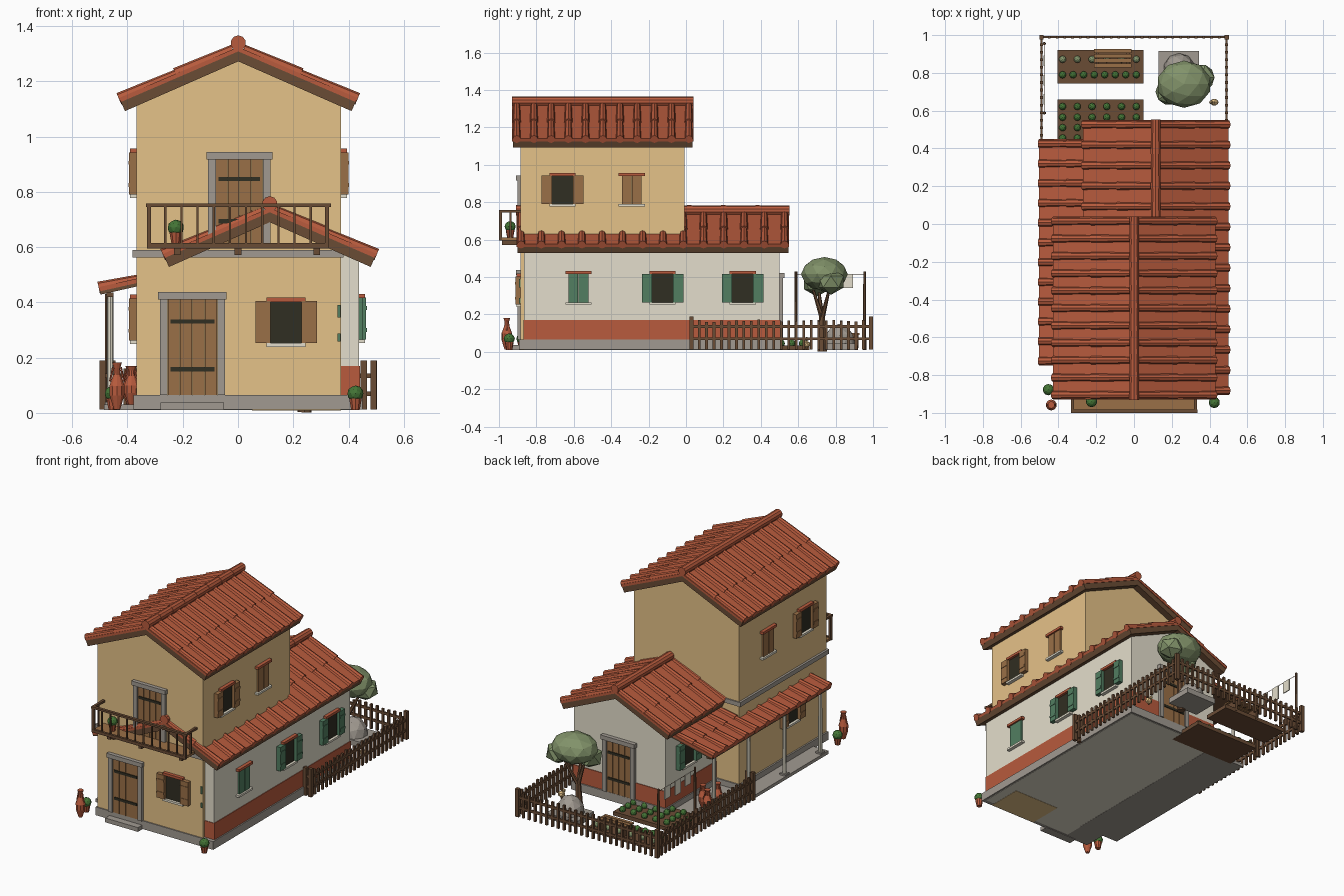
import bpy, bmesh, math, random
from mathutils import Matrix, Vector

if "Cube" in bpy.data.objects:
    bpy.data.objects.remove(bpy.data.objects["Cube"])

random.seed(4)
COLORS = {"ochre_plaster": (229, 194, 136), "white_plaster": (228, 222, 204), "terracotta": (184, 91, 61),
          "dark_wood": (106, 76, 53), "wood": (154, 112, 71), "dark_opening": (48, 46, 34),
          "stone": (161, 154, 145), "shutter_green": (82, 126, 97), "leaf": (130, 147, 106),
          "plant_green": (68, 117, 54)}
OCHRE, WHITE, TERRA, DARK, WOOD, BLACK, STONE, GREEN, LEAF, PLANT = range(10)
MATS = []
for n, c in COLORS.items():
    m = bpy.data.materials.new(n)
    m.diffuse_color = [((v / 255 + 0.055) / 1.055) ** 2.4 for v in c] + [1]
    m.use_nodes = True
    m.node_tree.nodes["Principled BSDF"].inputs["Base Color"].default_value = m.diffuse_color
    MATS.append(m)


def finish(name, bm, matrix=None):
    if matrix:
        bm.transform(matrix)
    bmesh.ops.recalc_face_normals(bm, faces=bm.faces)
    me = bpy.data.meshes.new(name)
    bm.to_mesh(me)
    bm.free()
    for m in MATS:
        me.materials.append(m)
    bpy.context.collection.objects.link(bpy.data.objects.new(name, me))


def paint(verts, mat):
    for f in {f for v in verts for f in v.link_faces}:
        f.material_index = mat


def box(bm, x0, x1, y0, y1, z0, z1, mat):
    M = Matrix.Translation(((x0 + x1) / 2, (y0 + y1) / 2, (z0 + z1) / 2)) @ Matrix.Diagonal((x1 - x0, y1 - y0, z1 - z0, 1))
    paint(bmesh.ops.create_cube(bm, size=1, matrix=M)["verts"], mat)


def tube(bm, a, b, r1, r2, mat, n=8):
    a, b = Vector(a), Vector(b)
    M = Matrix.Translation((a + b) / 2) @ (b - a).to_track_quat('Z', 'Y').to_matrix().to_4x4()
    paint(bmesh.ops.create_cone(bm, cap_ends=True, segments=n, radius1=r1, radius2=r2, depth=(b - a).length, matrix=M)["verts"], mat)


def ball(bm, c, s, mat, sub=1):
    M = Matrix.Translation(c) @ Matrix.Diagonal((*s, 1))
    paint(bmesh.ops.create_icosphere(bm, subdivisions=sub, radius=1, matrix=M)["verts"], mat)


def prism(bm, pts, y0, y1, mat):
    # extrude an xz outline along y
    lo, hi = ([bm.verts.new((x, y, z)) for x, z in pts] for y in (y0, y1))
    n = len(pts)
    faces = [bm.faces.new(lo), bm.faces.new(hi)]
    faces += [bm.faces.new((lo[i], lo[(i + 1) % n], hi[(i + 1) % n], hi[i])) for i in range(n)]
    for f in faces:
        f.material_index = mat


# walls, reaching down through the base
def house(name, x0, x1, y0, y1, z0, z1, apex, mat):
    bm = bmesh.new()
    prism(bm, [(x0, z0), (x1, z0), (x1, z1), ((x0 + x1) / 2, apex), (x0, z1)], y0, y1, mat)
    finish(name, bm)


house("tower_walls", -.368, .373, -.885, -.008, .06, 1.115, 1.275, OCHRE)
house("rear_house_walls", -.205, .438, -.865, .5, .011, .56, .695, WHITE)

bm = bmesh.new()
box(bm, -.208, .442, -.868, .504, .06, .17, TERRA)
finish("red_wall_base", bm)
bm = bmesh.new()
box(bm, -.378, .45, -.892, 0, .013, .065, STONE)
box(bm, -.215, .45, 0, .512, .013, .065, STONE)
box(bm, -.485, -.2, -.74, .44, .01, .03, STONE)
box(bm, -.28, -.05, -.935, -.88, .01, .037, STONE)
finish("stone_base", bm)
bm = bmesh.new()
box(bm, .05, .373, -.885, -.66, .0095, .013, OCHRE)
finish("tower_floor", bm)
bm = bmesh.new()
box(bm, -.382, .382, -.893, 0, .562, .59, STONE)
finish("tower_ledge", bm)


# roofs: boards, tile sheet and round cover tiles on one slope
def slope(bm, xr, xe, zr, ze, y0, y1, count, board):
    d = Vector((xe - xr, 0, ze - zr))
    up = Vector((-d.z, 0, d.x)).normalized()
    up = up if up.z > 0 else -up
    for lo, hi, mat, e in ((0, board, DARK, 0), (board, board + .016, TERRA, .004)):
        prism(bm, [(xr, zr + lo), (xe + up.x * lo, ze + up.z * lo),
                   (xe + up.x * hi, ze + up.z * hi), (xr, zr + hi)], y0 - e, y1 + e, mat)
    top = up * (board + .011)
    for i in range(count):
        y = y0 + .02 + (y1 - y0 - .04) * i / (count - 1)
        for c in range(2):
            a = Vector((xr, y, zr)) + d * (c / 2) + top
            b = Vector((xr, y, zr)) + d * ((c + 1.01) / 2) + top + up * .003
            tube(bm, a, b, .018, .022, TERRA)


def gable_roof(name, cx, hw, zr, rise, y0, y1, count):
    bm = bmesh.new()
    for s in (-1, 1):
        slope(bm, cx, cx + s * hw, zr, zr - rise, y0, y1, count, .036)
    n = 8
    for i in range(n):
        a, b = (y0 - .006 + (y1 - y0 + .012) * k / n for k in (i, i + 1))
        tube(bm, (cx, a, zr + .066), (cx, b, zr + .066), .028, .026, TERRA, 10)
    finish(name, bm)


gable_roof("tower_roof", .001, .41, 1.272, .18, -.925, .035, 11)
gable_roof("rear_house_roof", .115, .365, .69, .162, -.902, .547, 14)
bm = bmesh.new()
slope(bm, -.2, -.497, .495, .428, -.745, .445, 12, .012)
finish("porch_roof", bm)

# porch posts and beam
bm = bmesh.new()
for y in (-.69, -.33, .03, .38):
    tube(bm, (-.462, y, .02), (-.462, y, .435), .013, .011, WHITE)
    box(bm, -.482, -.442, y - .02, y + .02, .02, .04, STONE)
box(bm, -.475, -.45, -.735, .435, .42, .436, DARK)
finish("porch_posts", bm)


def wall_frame(x, y, z, deg):
    return Matrix.Translation((x, y, z)) @ Matrix.Rotation(math.radians(deg), 4, 'Z')


# windows, built facing -y with the sill at z = 0
def window(name, x, y, z, deg, mat, is_open=True):
    bm = bmesh.new()
    if is_open:
        box(bm, -.056, .056, -.006, .002, 0, .15, BLACK)
    for s in (-1, 1):
        u, hw, t = (.084, .0275, .026) if is_open else (.027, .0255, .012)
        a, b = s * u - hw, s * u + hw
        box(bm, a, b, -t, .002, 0, .152, mat)
        if is_open:
            for h in (.035, .115):
                box(bm, a + .002, b - .002, -t - .003, -t + .002, h - .007, h + .007, mat)
    box(bm, -.07, .07, -.022, .002, .15, .166, TERRA)
    box(bm, -.07, .07, -.022, .002, -.013, 0, WHITE)
    finish(name, bm, wall_frame(x, y, z, deg))


window("front_window", .174, -.885, .252, 0, WOOD)
for side, x, deg in (("right", .373, 90), ("left", -.368, -90)):
    window(f"upper_{side}_open_window", x, -.66, .79, deg, WOOD)
    window(f"upper_{side}_closed_window", x, -.29, .79, deg, WOOD, False)
window("porch_window", -.368, -.53, .262, -90, WOOD)
for i, (y, o) in enumerate(((-.575, False), (-.125, True), (.303, True))):
    window(f"green_window_{i + 1}", .438, y, .265, 90, GREEN, o)
window("green_left_window", -.205, .28, .265, -90, GREEN)

# small green wall pegs by the front corner
bm = bmesh.new()
for z0, z1 in ((.258, .287), (.345, .39)):
    box(bm, .36, .371, -.892, -.88, z0, z1, GREEN)
finish("corner_pegs", bm)


# doors with stone surround, planks and iron straps
def door(name, x, y, z, deg, w, h):
    bm = bmesh.new()
    for i in range(4):
        a = -w + i * w / 2
        box(bm, a + .001, a + w / 2 - .001, -.009, .002, 0, h, WOOD)
    for s in (-1, 1):
        u = s * (w + .014)
        box(bm, u - .014, u + .014, -.017, .002, 0, h, STONE)
    box(bm, -w - .034, w + .034, -.024, .002, h, h + .027, STONE)
    for t in (.27, .77):
        box(bm, -w * .88, w * .88, -.014, -.008, h * t - .008, h * t + .008, BLACK)
    finish(name, bm, wall_frame(x, y, z, deg))


door("front_door", -.165, -.885, .065, 0, .09, .345)
door("balcony_door", .005, -.885, .61, 0, .085, .307)
door("back_door", .115, .502, .065, 180, .085, .33)

# balcony
bm = bmesh.new()
box(bm, -.325, .325, -.99, -.88, .594, .61, WOOD)
box(bm, -.33, .33, -1, -.985, .595, .614, DARK)
for x in (-.22, 0, .285):
    box(bm, x - .012, x + .012, -.985, -.88, .572, .594, DARK)
box(bm, -.333, .337, -1, -.982, .745, .758, DARK)
for s in (-1, 1):
    box(bm, s * .325 - .008, s * .325 + .008, -.99, -.88, .745, .758, DARK)
    box(bm, s * .325 - .005, s * .325 + .005, -.943, -.933, .61, .75, DARK)
for i in range(12):
    x = -.322 + i * .644 / 11
    r = .008 if i in (0, 11) else .004
    box(bm, x - r, x + r, -.991 - r, -.991 + r, .61, .75, DARK)
finish("balcony", bm)


# picket fence
def fence(name, a, b, n):
    bm = bmesh.new()
    a, b = Vector(a), Vector(b)
    for i in range(n + 1):
        p = a.lerp(b, i / n)
        r, h = (.011, .19) if i in (0, n) else (.007, .16 + random.uniform(0, .012))
        box(bm, p.x - r, p.x + r, p.y - r, p.y + r, .012, h, DARK)
    lo, hi = Vector(map(min, a, b)), Vector(map(max, a, b))
    for z in (.07, .135):
        box(bm, lo.x - .005, hi.x + .005, lo.y - .005, hi.y + .005, z - .008, z + .008, DARK)
    finish(name, bm)


fence("back_fence", (-.489, .989), (.492, .989), 24)
for side, s in (("left", -1), ("right", 1)):
    fence(f"{side}_fence", (s * .49, .03), (s * .49, .989), 24)
    fence(f"{side}_fence_return", (s * .455, .03), (s * .49, .03), 1)

# clothes line
bm = bmesh.new()
for y in (.588, .955):
    tube(bm, (-.475, y, .01), (-.475, y, .43), .009, .007, DARK, 6)
tube(bm, (-.475, .588, .415), (-.475, .955, .415), .002, .002, DARK, 4)
for y, h in ((.66, .07), (.76, .09), (.865, .075)):
    box(bm, -.478, -.472, y - .028, y + .028, .415 - h, .417, WHITE)
finish("clothes_line", bm)

# vegetable beds: y range, then rows of (y, plants per row, colour)
bm = bmesh.new()
beds = ((.745, .92, ((.79, 8, PLANT), (.872, 6, LEAF))),
        (.42, .66, tuple((y, 6, PLANT) for y in (.455, .51, .565, .622))))
for y0, y1, rows in beds:
    box(bm, -.405, .05, y0, y1, .01, .035, DARK)
    for y, n, mat in rows:
        for i in range(n):
            ball(bm, (-.378 + i * .39 / (n - 1), y, .045), (.019, .019, .021), mat, 2)
finish("vegetable_beds", bm)

# garden bench
bm = bmesh.new()
for i in range(4):
    y = .828 + i * .026
    box(bm, -.213, -.012, y, y + .021, .09, .1, WOOD)
for x in (-.2, -.04):
    box(bm, x, x + .015, .832, .922, .02, .09, DARK)
finish("garden_bench", bm)

# stone dome on a slab
bm = bmesh.new()
ball(bm, (.24, .82, .04), (.085, .085, .11), STONE, 2)
bmesh.ops.bisect_plane(bm, geom=bm.verts[:] + bm.edges[:] + bm.faces[:], plane_co=(0, 0, .03), plane_no=(0, 0, -1), clear_outer=True)
box(bm, .13, .345, .74, .915, .01, .045, STONE)
finish("stone_dome", bm)

# tree
bm = bmesh.new()
tube(bm, (.24, .73, .002), (.25, .728, .2), .026, .016, DARK, 7)
for x, y in ((.215, .71), (.32, .765), (.26, .68)):
    tube(bm, (.25, .728, .18), (x, y, .33), .014, .007, DARK, 6)
ball(bm, (.265, .74, .415), (.145, .125, .092), LEAF, 2)
ball(bm, (.19, .70, .365), (.085, .08, .07), LEAF)
ball(bm, (.355, .775, .375), (.08, .08, .07), LEAF)
finish("tree", bm)

# small hen
bm = bmesh.new()
ball(bm, (.425, .645, .04), (.025, .02, .022), OCHRE)
ball(bm, (.408, .645, .068), (.011, .011, .013), OCHRE)
tube(bm, (.425, .645, .012), (.425, .645, .04), .006, .006, WOOD, 5)
finish("hen", bm)


# tall jars, turned from a profile of (radius, height)
def jar(name, x, y, z, h=.165):
    bm = bmesh.new()
    prof = ((.012, 0), (.028, .3), (.029, .5), (.014, .74), (.012, .88), (.019, 1))
    for (r0, a), (r1, b) in zip(prof, prof[1:]):
        tube(bm, (x, y, z + a * h), (x, y, z + b * h), r0, r1, TERRA, 10)
    for s in (-1, 1):
        tube(bm, (x + s * .025, y, z + .6 * h), (x + s * .014, y, z + .9 * h), .004, .004, TERRA, 5)
    finish(name, bm)


jar("front_jar", -.438, -.958, .012, .17)
for i, (x, y) in enumerate(((-.39, .34), (-.385, .23), (-.33, .3))):
    jar(f"porch_jar_{i + 1}", x, y, .03, .14)

# potted plants
for i, (x, y, z) in enumerate(((.425, -.945, .01), (-.453, -.877, .01), (-.225, -.94, .61))):
    bm = bmesh.new()
    tube(bm, (x, y, z), (x, y, z + .042), .016, .024, TERRA, 10)
    ball(bm, (x, y, z + .06), (.03, .03, .029), PLANT, 2)
    finish(f"potted_plant_{i + 1}", bm)
